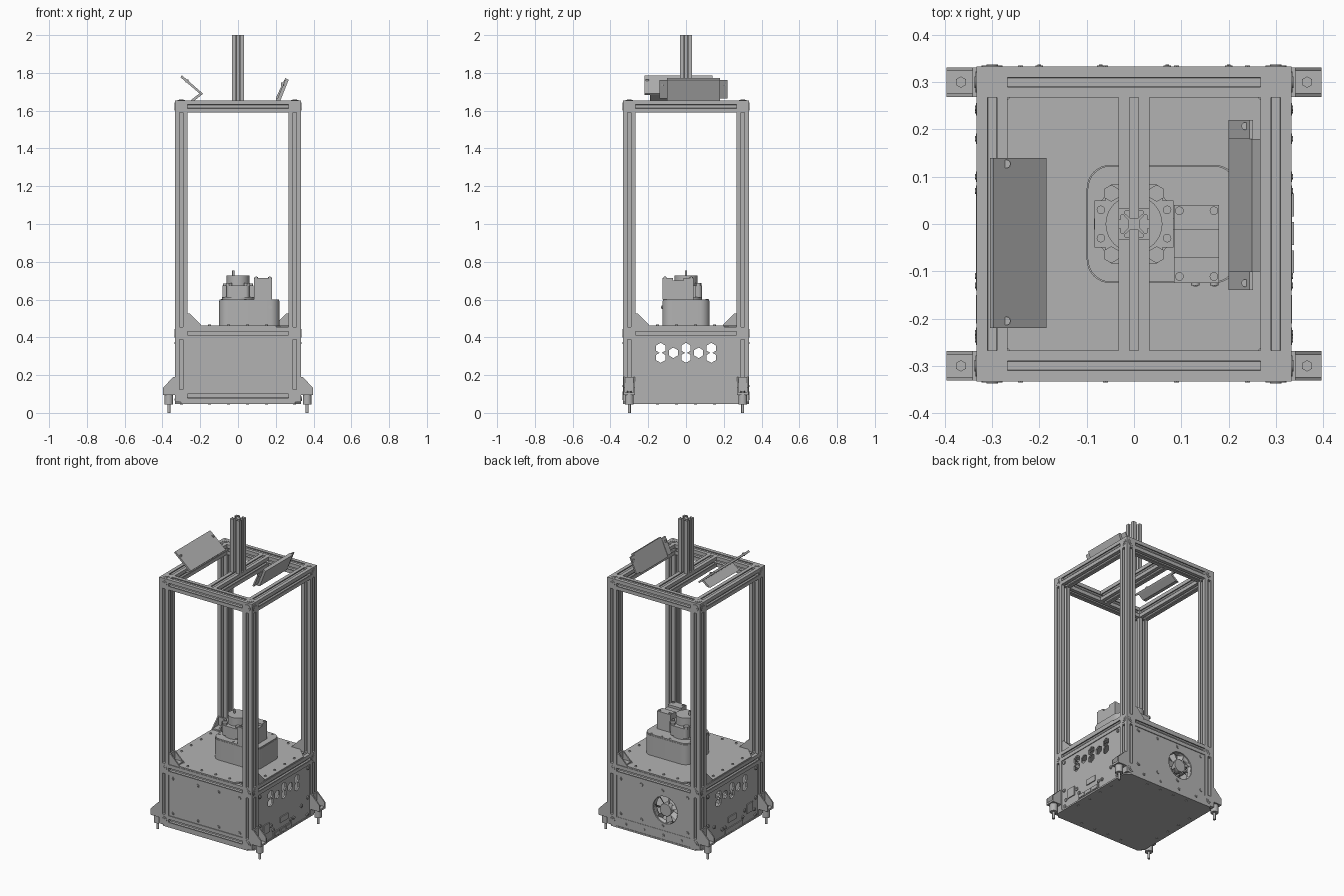
import bpy, bmesh, math
from mathutils import Matrix, Vector

if "Cube" in bpy.data.objects:
    bpy.data.objects.remove(bpy.data.objects["Cube"])

GREY = (0.45, 0.45, 0.45, 1)
mat = bpy.data.materials.new("aluminium grey")
mat.use_nodes = True
mat.diffuse_color = GREY
mat.node_tree.nodes["Principled BSDF"].inputs["Base Color"].default_value = GREY

H, C = 0.033, 0.3          # half bar width, bar centre offset
IN = C - H                 # inner edge of the corner blocks
TURN = {"x": Matrix.Rotation(math.pi / 2, 4, "Y"),
        "y": Matrix.Rotation(-math.pi / 2, 4, "X"),
        "z": Matrix.Identity(4)}


def finish(name, bm, smooth=False):
    bmesh.ops.recalc_face_normals(bm, faces=bm.faces)
    me = bpy.data.meshes.new(name)
    bm.to_mesh(me)
    bm.free()
    ob = bpy.data.objects.new(name, me)
    bpy.context.collection.objects.link(ob)
    me.materials.append(mat)
    if smooth:
        bpy.ops.object.select_all(action="DESELECT")
        ob.select_set(True)
        bpy.context.view_layer.objects.active = ob
        bpy.ops.object.shade_smooth_by_angle(angle=math.radians(35))
    return ob


def box(name, x, y, z, bevel=0):
    """Box from (min, max) pairs, with optionally rounded upright edges."""
    bm = bmesh.new()
    bmesh.ops.create_cube(bm, size=1)
    for v in bm.verts:
        v.co = [r[0] if c < 0 else r[1] for c, r in zip(v.co, (x, y, z))]
    if bevel:
        up = [e for e in bm.edges if abs(e.verts[0].co.z - e.verts[1].co.z) > 1e-4]
        bmesh.ops.bevel(bm, geom=up, offset=bevel, segments=8, profile=0.5, affect="EDGES")
    return finish(name, bm, bool(bevel))


def rod(name, loc, r, depth, axis="z", sides=24, spin=0, r2=None):
    bm = bmesh.new()
    m = Matrix.Translation(loc) @ TURN[axis] @ Matrix.Rotation(spin, 4, "Z")
    bmesh.ops.create_cone(bm, cap_ends=True, segments=sides, radius1=r,
                          radius2=r if r2 is None else r2, depth=depth, matrix=m)
    return finish(name, bm, sides > 8)


def prism(name, pts, vec, place):
    """Extrude a flat outline along vec; place maps (a, b) to a 3D point."""
    bm = bmesh.new()
    f = bm.faces.new([bm.verts.new(place(a, b)) for a, b in pts])
    out = bmesh.ops.extrude_face_region(bm, geom=[f])
    bmesh.ops.translate(bm, vec=vec, verts=[g for g in out["geom"] if isinstance(g, bmesh.types.BMVert)])
    return finish(name, bm)


# Slotted bar: one side of the section turned four times
SIDE = [(-H, H), (-.010, H), (-.010, .027), (-.019, .027), (-.019, .022), (-.009, .013),
        (.009, .013), (.019, .022), (.019, .027), (.010, .027), (.010, H)]
SECTION = [Matrix.Rotation(-k * math.pi / 2, 2) @ Vector(p) for k in range(4) for p in SIDE]


def bar(name, start, length, axis):
    m = Matrix.Translation(start) @ TURN[axis]
    return prism(name, SECTION, m.to_3x3() @ Vector((0, 0, length)),
                 lambda a, b: m @ Vector((a, b, 0)))


def cut(target, cutters):
    for c in cutters:
        c.hide_render = True
        mod = target.modifiers.new("hole", "BOOLEAN")
        mod.operation, mod.object, mod.solver = "DIFFERENCE", c, "EXACT"
    bpy.context.view_layer.update()
    me = bpy.data.meshes.new_from_object(target.evaluated_get(bpy.context.evaluated_depsgraph_get()))
    target.modifiers.clear()
    target.data = me
    for c in cutters:
        bpy.data.objects.remove(c)


def bolt(name, loc, axis="z", r=0.011):
    rod(name, loc, r, 0.008, axis, 16)
    rod(name + "_socket", loc, r * 0.55, 0.012, axis, 6)


# Frame: corner blocks, posts and rails
LOW, MID, TOP = 0.09, 0.422, 1.622
for sx in (-1, 1):
    for sy in (-1, 1):
        for z in (LOW, MID, TOP):
            box("corner_block", (sx * C - H, sx * C + H), (sy * C - H, sy * C + H), (z - H, z + H))
            rod("corner_bolt", (sx * C, sy * (C + H), z), .022, .004, "y")
            rod("corner_bolt_core", (sx * C, sy * (C + H), z), .012, .008, "y", 12)
            if z != LOW:
                rod("corner_bolt", (sx * (C + H), sy * C, z), .022, .004, "x")
                rod("corner_bolt_core", (sx * (C + H), sy * C, z), .012, .008, "x", 12)
        rod("top_cap_bolt", (sx * C, sy * C, TOP + H), .02, .004)
        rod("top_cap_bolt_core", (sx * C, sy * C, TOP + H), .012, .008)
        bar("lower_post", (sx * C, sy * C, LOW + H), MID - LOW - 2 * H, "z")
        bar("upper_post", (sx * C, sy * C, MID + H), TOP - MID - 2 * H, "z")
    for z in (MID, TOP):
        bar("cross_rail", (-IN, sx * C, z), 2 * IN, "x")
        bar("side_rail", (sx * C, -IN, z), 2 * IN, "y")
bar("front_bottom_rail", (-IN, -C, LOW), 2 * IN, "x")
bar("top_centre_rail", (0, -IN, TOP), 2 * IN, "y")
bar("mast", (0, 0, TOP + H), 2 - TOP - H, "z")

# Feet: angle bracket, rubber foot and pin
for sx in (-1, 1):
    for sy in (-1, 1):
        y0 = sy * C - .031
        box("foot_wall", sorted((sx * .333, sx * .342)), (y0, y0 + .062), (.095, .19))
        box("foot_shelf", sorted((sx * .333, sx * .396)), (y0, y0 + .062), (.095, .108))
        for y in (y0, y0 + .054):
            prism("foot_gusset", [(.333, .1), (.396, .1), (.396, .135), (.342, .19), (.333, .19)],
                  (0, .008, 0), lambda a, b: (sx * a, y, b))
        rod("foot_nut", (sx * .366, sy * C, .11), .012, .012, sides=6)
        rod("foot_pad", (sx * .366, sy * C, .07), .023, .05)
        rod("foot_pin", (sx * .366, sy * C, .025), .008, .05, sides=12)


# Deck, base and corner gussets
def octagon(e, c):
    return [(e, c - e), (e, e - c), (e - c, e), (c - e, e),
            (-e, e - c), (-e, c - e), (c - e, -e), (e - c, -e)]


prism("deck", octagon(.33, .13), (0, 0, .008), lambda a, b: (a, b, .455))
prism("base_plate", octagon(.333, .03), (0, 0, .01), lambda a, b: (a, b, .048))
for k in range(4):
    r = Matrix.Rotation(k * math.pi / 2, 4, "Z")
    for off in (-.028, .02):
        prism("corner_gusset", [(-IN, .455), (-.195, .455), (-.195, .465), (-.255, .525), (-IN, .525)],
              r.to_3x3() @ Vector((0, .008, 0)), lambda a, b: r @ Vector((a, off - C, b)))
    prism("gusset_web", [(-IN, .46), (-.2, .46), (-.2, .472), (-.258, .472), (-.258, .525), (-IN, .525)],
          r.to_3x3() @ Vector((0, .05, 0)), lambda a, b: r @ Vector((a, -.025 - C, b)))
    for t in (-.15, -.05, .05, .15):
        bolt("deck_bolt", r @ Vector((t, -C, .463)), r=.008)
        rod("base_bolt", r @ Vector((t, -C, .048)), .008, .006, sides=12)

# Front and back panels
for name, y, z0 in (("front_panel", -.323, .123), ("back_panel", .323, .115)):
    panel = box(name, (-IN, IN), (y - .005, y + .005), (z0, .389))
    if y > 0:
        cut(panel, [rod("fan_hole", (-.08, y, .25), .088, .1, "y", 32)])
    for x in (-.24, -.06, .09, .24):
        for z in (.142, .37):
            bolt(name + "_bolt", (x, y + math.copysign(.006, y), z), "y")
box("back_bottom_strip", (-IN, IN), (.318, .33), (.055, .115))
for x in (-.2, -.07, .07, .2):
    bolt("strip_bolt", (x, .331, .085), "y", .008)

# Fan in the back panel
ring = rod("fan_housing", (-.08, .305, .25), .1, .03, "y", 32)
cut(ring, [rod("fan_bore", (-.08, .305, .25), .086, .1, "y", 32)])
rod("fan_hub", (-.08, .308, .25), .04, .035, "y", 24)
for k in range(7):
    r = Matrix.Translation((-.08, .305, .25)) @ Matrix.Rotation(k * math.tau / 7, 4, "Y")
    prism("fan_blade", [(.03, -.01), (.082, -.014), (.082, .014), (.03, .01)],
          r.to_3x3() @ Vector((0, .003, 0)), lambda a, b: r @ Vector((a, b * .9, b)))

# Side panels with hexagonal vents, ports and bolts
for s in (-1, 1):
    x = s * .323
    panel = box("side_panel", (x - .005, x + .005), (-IN, IN), (.055, .389))
    vents = []
    for i in range(-2, 3):
        for z in ((.293, .343) if i % 2 == 0 else (.318,)):
            vents.append(rod("vent", (x, i * .067, z), .028, .1, "x", 6, math.pi / 2))
    cut(panel, vents)
    face = x + s * .007
    for y, z, w, h in ((-.18, .14, .06, .06), (0, .142, .08, .036), (-.02, .075, .18, .03)):
        box("port", (face - .004, face + .004), (y - w / 2, y + w / 2), (z - h / 2, z + h / 2))
    for y in (-.08, -.02, .04):
        box("socket", (face - .004, face + .008), (y - .024, y + .024), (.064, .086))
    for y, z in ((-.245, .37), (.245, .37), (-.245, .18), (.245, .18), (-.23, .11), (.18, .15),
                 (-.11, .105), (.24, .07), (-.13, .14), (.07, .105), (-.24, .07), (.1, .105)):
        bolt("side_bolt", (face, y, z), "x")

# Motor unit on the deck
box("unit_base", (-.1, .22), (-.125, .125), (.46, .592), .05)
box("unit_lid", (-.098, .218), (-.123, .123), (.592, .6), .05)
rod("motor_flange", (0, 0, .606), .085, .014, sides=40)
box("motor_body", (-.06, .06), (-.085, .085), (.61, .675), .02)
for s in (-1, 1):
    box("motor_clamp", sorted((s * .055, s * .083)), (-.05, .05), (.61, .675))
    for t in (-1, 1):
        rod("motor_bolt", (s * .048, t * .065, .68), .018, .014, sides=6)
        rod("clamp_bolt", (s * .07, t * .03, .68), .009, .012, sides=12)
rod("motor_can", (0, 0, .695), .06, .066, sides=40)
rod("motor_shaft", (-.025, 0, .735), .006, .036, sides=12)
box("drive_block", (.085, .18), (-.125, .04), (.6, .70))
for y in ((-.125, -.07), (-.012, .04)):
    box("drive_cap", (.085, .18), y, (.70, .715))
for x in (.096, .169):
    for y in (-.111, .028):
        bolt("drive_bolt", (x, y, .716), r=.009)
for x, y in ((.04, .108), (.095, .112), (.17, .112), (-.085, .07), (-.085, -.07), (.04, -.105)):
    rod("lid_bolt", (x, y, .6), .006, .006, sides=12)
for x in (.13, .17):
    bolt("unit_bolt", (x, -.126, .56), "y", .009)

# Angled boards on the top frame
prism("left_board", [(-.305, 1.777), (-.297, 1.787), (-.185, 1.69), (-.193, 1.682)],
      (0, .36, 0), lambda a, b: (a, -.22, b))
prism("left_board_stand", [(-.25, 1.655), (-.228, 1.655), (-.185, 1.69), (-.197, 1.697)],
      (0, .3, 0), lambda a, b: (a, -.19, b))
prism("right_board", [(.2, 1.655), (.225, 1.655), (.268, 1.763), (.25, 1.772)],
      (0, .28, 0), lambda a, b: (a, -.1, b))
for y in (-.14, .18):
    prism("right_board_tab", [(.2, 1.665), (.212, 1.665), (.252, 1.762), (.244, 1.762)],
          (0, .04, 0), lambda a, b: (a, y, b))
for y in (-.205, .127):
    rod("left_board_bolt", (-.27, y, 1.758), .009, .016, sides=12)
for y in (-.125, .207):
    rod("right_board_bolt", (.235, y, 1.74), .008, .016, sides=12)
